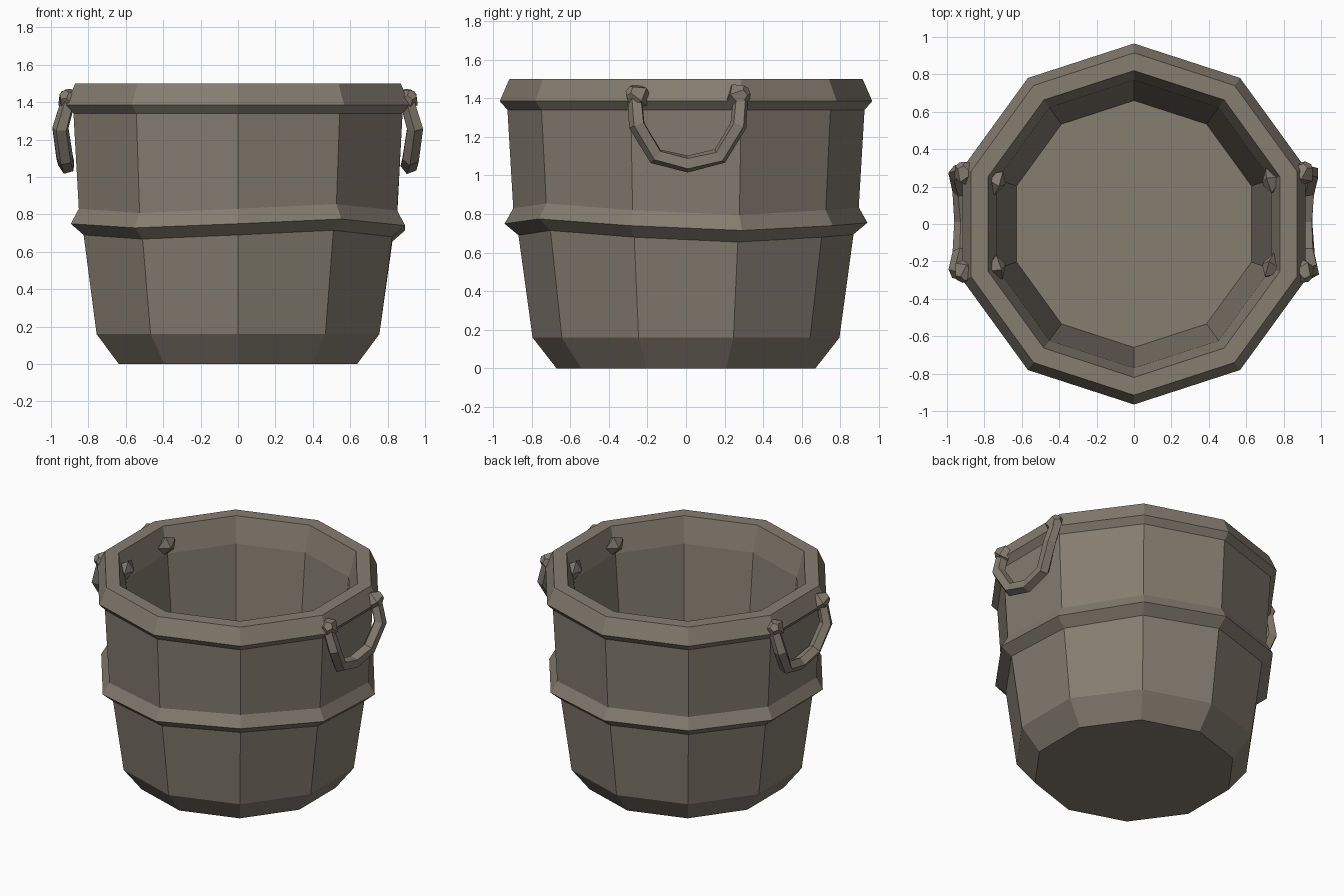
import bpy, bmesh, math
from mathutils import Vector

if "Cube" in bpy.data.objects:
    bpy.data.objects.remove(bpy.data.objects["Cube"])

wood = bpy.data.materials.new("weathered taupe")
wood.diffuse_color = (0.235, 0.205, 0.162, 1)
wood.use_nodes = True
wood.node_tree.nodes["Principled BSDF"].inputs["Base Color"].default_value = wood.diffuse_color


def make_object(name, bm):
    bmesh.ops.recalc_face_normals(bm, faces=bm.faces[:])
    me = bpy.data.meshes.new(name)
    bm.to_mesh(me)
    bm.free()
    me.materials.append(wood)
    ob = bpy.data.objects.new(name, me)
    bpy.context.collection.objects.link(ob)
    return ob


def skin(bm, rings):
    """Bridge a list of equal point rings and cap both ends."""
    vs = [[bm.verts.new(p) for p in r] for r in rings]
    n = len(vs[0])
    for a, b in zip(vs, vs[1:]):
        for i in range(n):
            j = (i + 1) % n
            bm.faces.new((a[i], a[j], b[j], b[i]))
    bm.faces.new(vs[0][::-1])
    bm.faces.new(vs[-1])


def tube(bm, path, radii, sides=5):
    """Sweep a polygon along a path, with a radius at each point."""
    pts = [Vector(p) for p in path]
    rings = []
    for i, p in enumerate(pts):
        t = (pts[min(i + 1, len(pts) - 1)] - pts[max(i - 1, 0)]).normalized()
        if i == 0:
            u = t.cross(Vector((0, 0, 1))).normalized()
        else:
            u = (u - t * u.dot(t)).normalized()
        v = t.cross(u)
        angles = [2 * math.pi * k / sides for k in range(sides)]
        rings.append([p + (u * math.cos(a) + v * math.sin(a)) * radii[i] for a in angles])
    skin(bm, rings)


# Bucket: ten-sided turned profile, outside then inside (radius, height, band wobble)
profile = [(0.67, 0, 0), (0.795, 0.16, 0), (0.868, 0.69, 1), (0.94, 0.75, 1),
           (0.895, 0.83, 1), (0.925, 1.34, 0), (0.965, 1.385, 0), (0.915, 1.5, 0),
           (0.82, 1.5, 0), (0.77, 1.32, 0), (0.66, 0.16, 0)]
wobble = [0.0, 0.025, -0.01, -0.035, -0.01, 0.005, 0.01, 0.0, 0.0, -0.022]
bm = bmesh.new()
rings = []
for r, z, w in profile:
    rings.append([(r * math.cos(math.radians(36 * i - 90)),
                   r * math.sin(math.radians(36 * i - 90)), z + w * wobble[i])
                  for i in range(10)])
skin(bm, rings)
make_object("bucket", bm)

# Handles: U-shaped bars with flared ends, and pins ending in studs inside
for side, name in ((1, "right"), (-1, "left")):
    bm = bmesh.new()
    half = [(0.90, 0.275, 1.425), (0.948, 0.262, 1.26), (0.925, 0.165, 1.10)]
    path = half + [(0.915, 0.0, 1.06)] + [(x, -y, z) for x, y, z in half[::-1]]
    path = [(side * x, y + 0.01, z) for x, y, z in path]
    tube(bm, path, [0.04, 0.045, 0.046, 0.046, 0.046, 0.045, 0.04])
    for s in (1, -1):
        # outer flared knob
        knob = [(0.87, 0.235, 1.385), (0.905, 0.265, 1.415), (0.93, 0.305, 1.44)]
        tube(bm, [(side * x, s * y + 0.01, z) for x, y, z in knob], [0.05, 0.068, 0.03])
    make_object(name + "_handle", bm)
    bm = bmesh.new()
    for s in (1, -1):
        stud = [(0.80, 0.24, 1.39), (0.755, 0.235, 1.39), (0.725, 0.225, 1.385), (0.69, 0.215, 1.38)]
        tube(bm, [(side * x, s * y, z) for x, y, z in stud], [0.03, 0.045, 0.075, 0.012])
    make_object(name + "_inner_studs", bm)
